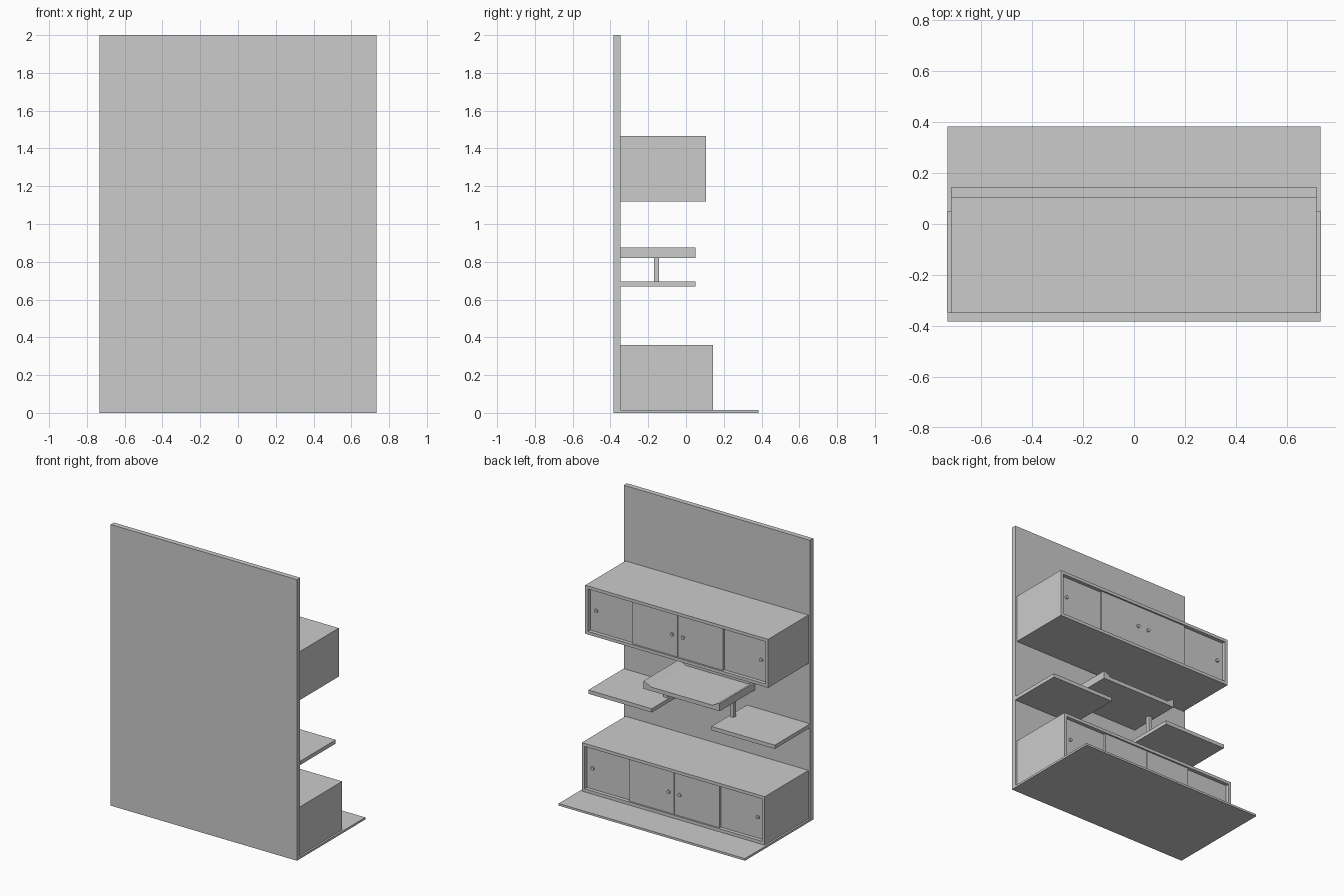
import bpy, bmesh, math

if "Cube" in bpy.data.objects:
    bpy.data.objects.remove(bpy.data.objects["Cube"])

def finish(bm, name):
    bmesh.ops.recalc_face_normals(bm, faces=bm.faces)
    me = bpy.data.meshes.new(name)
    bm.to_mesh(me)
    bm.free()
    ob = bpy.data.objects.new(name, me)
    bpy.context.collection.objects.link(ob)
    return ob

def box(name, x0, x1, y0, y1, z0, z1):
    bm = bmesh.new()
    bmesh.ops.create_cube(bm, size=1)
    for v in bm.verts:
        v.co = ((x0 + x1) / 2 + v.co.x * (x1 - x0),
                (y0 + y1) / 2 + v.co.y * (y1 - y0),
                (z0 + z1) / 2 + v.co.z * (z1 - z0))
    return finish(bm, name)

def knob(name, x, y, z):
    bpy.ops.mesh.primitive_cylinder_add(vertices=16, radius=0.012, depth=0.014,
        location=(x, y, z), rotation=(math.pi / 2, 0, 0))
    bpy.context.object.name = name
    bpy.ops.object.shade_smooth_by_angle()

W, BACK = 0.733, -0.348      # half width, face of the back panel

# Back panel and floor plate
box("back_panel", -W, W, -0.384, BACK, 0, 2)
box("base_plate", -W, W, BACK, 0.384, 0, 0.015)

def cabinet(name, y1, z0, z1):
    w, t = 0.72, 0.022
    # Carcass boards
    box(name + "_top", -w, w, BACK, y1, z1 - t, z1)
    box(name + "_bottom", -w, w, BACK, y1, z0, z0 + t)
    for s, side in ((1, "left"), (-1, "right")):
        xs = sorted((s * (w - t), s * w))
        box(f"{name}_{side}_side", *xs, BACK, y1, z0 + t, z1 - t)
        # Sliding doors: the inner pair runs in front of the outer pair
        xs = sorted((s * 0.34, s * (w - t)))
        box(f"{name}_{side}_outer_door", *xs, y1 - 0.042, y1 - 0.026, z0 + t, z1 - t)
        xs = sorted((s * 0.001, s * 0.357))
        box(f"{name}_{side}_inner_door", *xs, y1 - 0.026, y1 - 0.012, z0 + t, z1 - t)
        # Finger pulls
        zm = (z0 + z1) / 2
        knob(f"{name}_{side}_outer_knob", s * 0.65, y1 - 0.022, zm)
        knob(f"{name}_{side}_inner_knob", s * 0.043, y1 - 0.009, zm)

cabinet("upper_cabinet", 0.105, 1.12, 1.465)
cabinet("lower_cabinet", 0.143, 0.015, 0.36)

# Low side shelves with posts carrying the middle tray
for s, side in ((1, "left"), (-1, "right")):
    box(side + "_shelf", *sorted((s * 0.235, s * 0.734)), BACK, 0.05, 0.668, 0.695)
    box(side + "_post", *sorted((s * 0.247, s * 0.275)), -0.17, -0.142, 0.695, 0.825)

# Middle tray: flat plate whose ends rise to bevelled lips
half = [(0.30, 0.82), (0.30, 0.875), (0.29, 0.875), (0.245, 0.848)]
profile = half + [(-x, z) for x, z in reversed(half)]
bm = bmesh.new()
face = bm.faces.new([bm.verts.new((x, BACK, z)) for x, z in profile])
ext = bmesh.ops.extrude_face_region(bm, geom=[face])
for v in ext["geom"]:
    if isinstance(v, bmesh.types.BMVert):
        v.co.y = 0.05
caps = [f for f in bm.faces if len(f.verts) > 4]
if len(caps) < 2:
    bm.faces.new([v for v in bm.verts if abs(v.co.y - BACK) < 1e-6])
finish(bm, "middle_tray")
